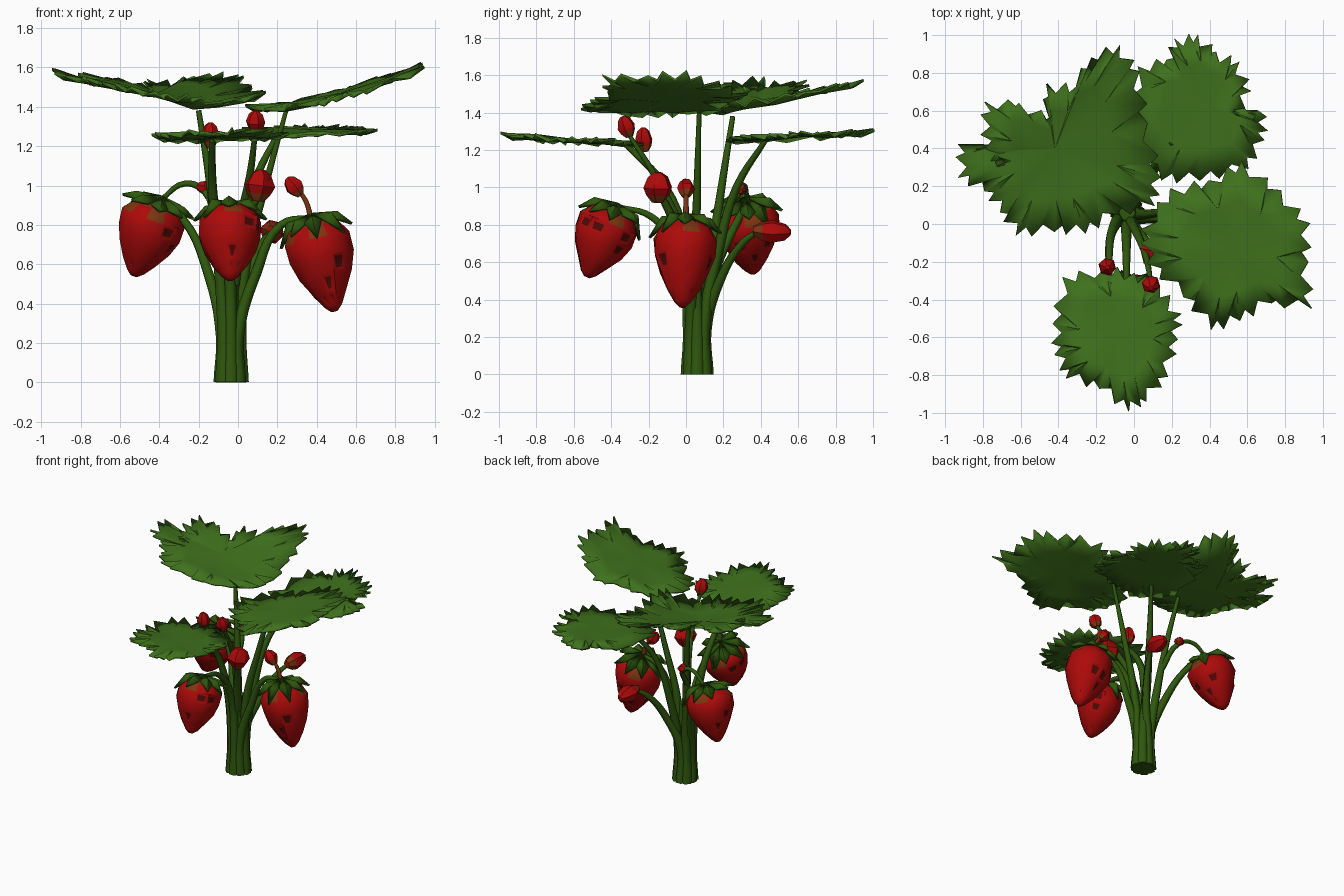
import bpy, bmesh, math, random
from mathutils import Vector

if "Cube" in bpy.data.objects:
    bpy.data.objects.remove(bpy.data.objects["Cube"])

random.seed(4)


def material(name, rgb):
    m = bpy.data.materials.new(name)
    m.diffuse_color = (*rgb, 1)
    m.use_nodes = True
    m.node_tree.nodes["Principled BSDF"].inputs["Base Color"].default_value = m.diffuse_color
    return m


LEAF = material("leaf green", (0.05, 0.165, 0.012))
STEM = material("stem green", (0.028, 0.095, 0.004))
RED = material("berry red", (0.42, 0.003, 0.003))
BLUSH = material("unripe brown", (0.2, 0.035, 0.005))
SEED = material("seed dark", (0.08, 0.003, 0.002))


def finish(name, bm, mats, thickness=0, angle=45):
    bmesh.ops.recalc_face_normals(bm, faces=bm.faces)
    me = bpy.data.meshes.new(name)
    bm.to_mesh(me)
    bm.free()
    ob = bpy.data.objects.new(name, me)
    bpy.context.collection.objects.link(ob)
    for m in mats:
        me.materials.append(m)
    if thickness:
        mod = ob.modifiers.new("thickness", 'SOLIDIFY')
        mod.thickness = thickness
        mod.offset = 0
    bpy.ops.object.select_all(action='DESELECT')
    ob.select_set(True)
    bpy.context.view_layer.objects.active = ob
    bpy.ops.object.shade_smooth_by_angle(angle=math.radians(angle))
    return ob


def stalk(name, pts, r0, r1, mat=STEM):
    """Tapered tube along a smooth path."""
    cu = bpy.data.curves.new(name, 'CURVE')
    cu.dimensions = '3D'
    cu.bevel_depth = 1
    cu.bevel_resolution = 1
    cu.resolution_u = 5
    cu.use_fill_caps = True
    sp = cu.splines.new('BEZIER')
    sp.bezier_points.add(len(pts) - 1)
    for i, (bp, p) in enumerate(zip(sp.bezier_points, pts)):
        bp.co = p
        bp.handle_left_type = bp.handle_right_type = 'AUTO'
        bp.radius = r0 + (r1 - r0) * i / (len(pts) - 1)
    cu.materials.append(mat)
    ob = bpy.data.objects.new(name, cu)
    bpy.context.collection.objects.link(ob)
    bpy.ops.object.select_all(action='DESELECT')
    ob.select_set(True)
    bpy.context.view_layer.objects.active = ob
    bpy.ops.object.convert(target='MESH')
    bpy.ops.object.shade_smooth()


def leaf(name, hub, slope, cone, outline, curl=0):
    """Serrated blade: teeth are added along a coarse outline."""
    hub = Vector(hub)
    pts = [Vector(p) for p in outline]
    n = len(pts)
    mid = sum(pts, Vector((0, 0))) / n

    def lift(p, wob):
        d = p - hub.xy
        z = hub.z + slope[0] * d.x + slope[1] * d.y + cone * d.length + curl * max(d.x, 0) ** 1.5
        return Vector((p.x, p.y, z + wob))

    bm = bmesh.new()
    outer = []
    for i, p in enumerate(pts):
        q = pts[(i + 1) % n]
        e = q - p
        nrm = Vector((e.y, -e.x)).normalized()
        if nrm.dot((p + q) / 2 - mid) < 0:
            nrm = -nrm
        out = (p - mid).normalized() * .012
        for c, w in ((p + out, .008), (p + e * .3 - nrm * .035, -.01),
                     (p + e * .62 + nrm * .025, .006), (p + e * .74 - nrm * .028, -.01)):
            outer.append(bm.verts.new(lift(c, w + random.uniform(-.01, .01))))
    inner = [bm.verts.new(lift(mid.lerp(p, 0.6), random.uniform(-.014, .014))) for p in pts]
    centre = bm.verts.new(lift(mid, 0))
    m = len(outer)
    for i in range(n):
        j = (i + 1) % n
        o = [outer[(4 * i + k) % m] for k in range(5)]
        for a, b, c in ((o[0], o[1], inner[i]), (o[1], o[2], inner[i]), (o[2], inner[j], inner[i]),
                        (o[2], o[3], inner[j]), (o[3], o[4], inner[j]), (inner[i], inner[j], centre)):
            bm.faces.new((a, b, c))
    finish(name, bm, [LEAF], 0.014, 50)


def frame(top, tip):
    a = Vector(tip) - Vector(top)
    u = a.orthogonal().normalized()
    return a, u, a.normalized().cross(u)


def berry(name, top, tip, r, sides=11, seeds=0):
    """Tapered fruit revolved from top to tip; buds are the coarse version."""
    a, u, v = frame(top, tip)
    prof = [(0, .35), (.06, .78), (.2, 1), (.4, .97), (.6, .8), (.8, .52), (.94, .27), (1, .1)]
    if not seeds:
        prof = [(0, .4), (.25, .8), (.5, 1), (.85, .7), (1, .25)]
    bm = bmesh.new()
    rings = []
    for t, f in prof:
        rings.append([])
        for k in range(sides):
            g = 2 * math.pi * k / sides
            rr = r * f * random.uniform(.95, 1.04)
            rings[-1].append(bm.verts.new(Vector(top) + a * t + (u * math.cos(g) + v * math.sin(g)) * rr))
    body = []
    for i in range(len(rings) - 1):
        for k in range(sides):
            j = (k + 1) % sides
            f = bm.faces.new((rings[i][k], rings[i][j], rings[i + 1][j], rings[i + 1][k]))
            if i == 0 or (seeds and i == 1 and k % 3 == 0):
                f.material_index = 1
            elif 2 <= i < 6:
                body.append(f)
    bm.faces.new(rings[0])
    bm.faces.new(rings[-1])
    bmesh.ops.recalc_face_normals(bm, faces=bm.faces)
    if seeds:  # sunken dark seeds
        chosen = random.sample(body, seeds)
        bmesh.ops.inset_individual(bm, faces=chosen, thickness=0.027, depth=-0.006)
        for f in chosen:
            f.material_index = 2
    finish(name, bm, [RED, BLUSH, SEED], 0, 50 if seeds else 35)


def calyx(name, top, tip, r):
    """Ring of pointed sepals over the fruit's shoulder."""
    a, u, v = frame(top, tip)
    a.normalize()
    bm = bmesh.new()
    n = 8
    for k in range(n):
        g = 2 * math.pi * k / n + random.uniform(-.12, .12)
        droop = random.choice((.02, .06, .1))

        def at(rad, ang, ax):
            d = u * math.cos(ang) + v * math.sin(ang)
            return bm.verts.new(Vector(top) + d * rad + a * ax)
        c, l, m, q, t = (at(0, g, -.035), at(.68 * r, g - .38, .01), at(.76 * r, g, -.015),
                         at(.68 * r, g + .38, .01), at(1.12 * r, g, droop))
        for f in ((c, l, m), (c, m, q), (l, t, m), (m, t, q)):
            bm.faces.new(f)
    finish(name, bm, [STEM], 0.014, 30)


# Crown: bundled base
CX, CY = -0.036, 0.06
stalk("crown_core", [(CX, CY, 0), (CX, CY, .2), (CX, CY, .42), (CX, CY, .6)], .078, .045)


def foot(k, r=.052):
    g = 2 * math.pi * k / 8
    x, y = math.cos(g), math.sin(g)
    return [(CX + x * r, CY + y * r, 0), (CX + x * r * .9, CY + y * r * .9, .24)]


# Leaf stalks
stalk("right_leaf_stalk", foot(0) + [(.04, .05, .6), (.14, .06, 1.0), (.25, .07, 1.4)], .045, .012)
stalk("back_right_leaf_stalk", foot(1) + [(.02, .17, .65), (.08, .27, 1.0), (.2, .43, 1.26)], .045, .014)
stalk("back_left_leaf_stalk", foot(3) + [(-.1, .14, .65), (-.14, .19, 1.0), (-.2, .25, 1.38)], .045, .014)
stalk("front_leaf_stalk", foot(5) + [(-.1, .0, .68), (-.13, -.11, 1.0), (-.13, -.32, 1.23)], .045, .016)

# Fruit and bud stalks
stalk("left_berry_stalk", foot(4) + [(-.15, .15, .55), (-.28, .28, .83), (-.39, .33, .92)], .042, .014)
stalk("left_berry_runner", [(-.12, .16, .8), (-.17, .28, .97), (-.27, .31, 1.01), (-.39, .33, .93)], .022, .012)
stalk("front_berry_stalk", foot(6) + [(-.04, -.04, .65), (-.04, -.18, .84), (-.04, -.37, .9)], .042, .014)
stalk("right_berry_stalk", foot(7) + [(.09, .03, .55), (.22, .02, .8), (.38, .0, .84)], .042, .014)
stalk("right_berry_runner", [(.37, 0, .84), (.34, 0, .93), (.28, 0, 1.0)], .016, .012, BLUSH)
stalk("back_bud_stalk", foot(2) + [(.04, .18, .5), (.12, .3, .7), (.17, .39, .77)], .042, .014)
stalk("upper_bud_stalk", foot(6, .02) + [(.0, -.02, .75), (.06, -.16, 1.05), (.09, -.31, 1.29)], .04, .012)
stalk("middle_bud_stalk", [(-.02, .02, .5), (.04, -.06, .8), (.11, -.14, .97)], .03, .018)

# Ripe berries with sepals
for nm, top, tip, r, k in (("left", (-.40, .32, .91), (-.53, .36, .54), .17, 8),
                           ("front", (-.04, -.38, .88), (-.04, -.53, .52), .165, 12),
                           ("right", (.38, .0, .82), (.49, -.02, .36), .17, 9)):
    berry(nm + "_berry", top, tip, r, 11, k)
    calyx(nm + "_calyx", top, tip, r)

# Small red buds
for nm, top, tip, r in (("front_top", (-.14, -.22, 1.19), (-.14, -.23, 1.32), .048),
                        ("upper", (.09, -.30, 1.27), (.09, -.34, 1.38), .05),
                        ("middle", (.10, -.15, .92), (.12, -.15, 1.08), .08),
                        ("right", (.32, 0, .95), (.25, 0, 1.04), .048),
                        ("left", (-.14, .29, .98), (-.21, .29, 1.0), .035),
                        ("back", (.17, .36, .77), (.18, .56, .76), .065)):
    berry(nm + "_bud", top, tip, r, 6)

# Leaf blades
leaf("front_leaf", (-.13, -.3, 1.235), (0.02, -.055), 0,
     [(0, -.27), (-.15, -.24), (-.37, -.29), (-.42, -.53), (-.41, -.69), (-.35, -.81),
      (-.18, -.86), (-.03, -.98), (.06, -.93), (.17, -.8), (.22, -.61), (.24, -.48), (.13, -.34)])
leaf("right_leaf", (.12, .05, 1.40), (0, .05), 0,
     [(.05, -.03), (.2, .18), (.4, .22), (.57, .32), (.77, .17), (.92, 0), (.91, -.2),
      (.93, -.44), (.72, -.41), (.56, -.5), (.41, -.55), (.27, -.38), (.08, -.21)], .285)
leaf("back_right_leaf", (.2, .4, 1.26), (.03, .05), 0,
     [(.03, .83), (.18, .86), (.22, .97), (.34, .99), (.43, .9), (.55, .85), (.61, .7), (.54, .58),
      (.69, .57), (.68, .45), (.6, .3), (.35, .24), (.15, .24), (-.02, .42)])
leaf("back_left_leaf", (-.17, .2, 1.38), (0, 0), 0.25,
     [(.1, .1), (-.1, .06), (-.26, -.04), (-.42, -.03), (-.62, -.05), (-.7, .07), (-.78, .18),
      (-.92, .25), (-.92, .42), (-.71, .31), (-.8, .47), (-.78, .64), (-.6, .63), (-.44, .55),
      (-.46, .73), (-.3, .72), (-.23, .87), (-.08, .94), (.02, .8), (.06, .53), (.13, .25)])
